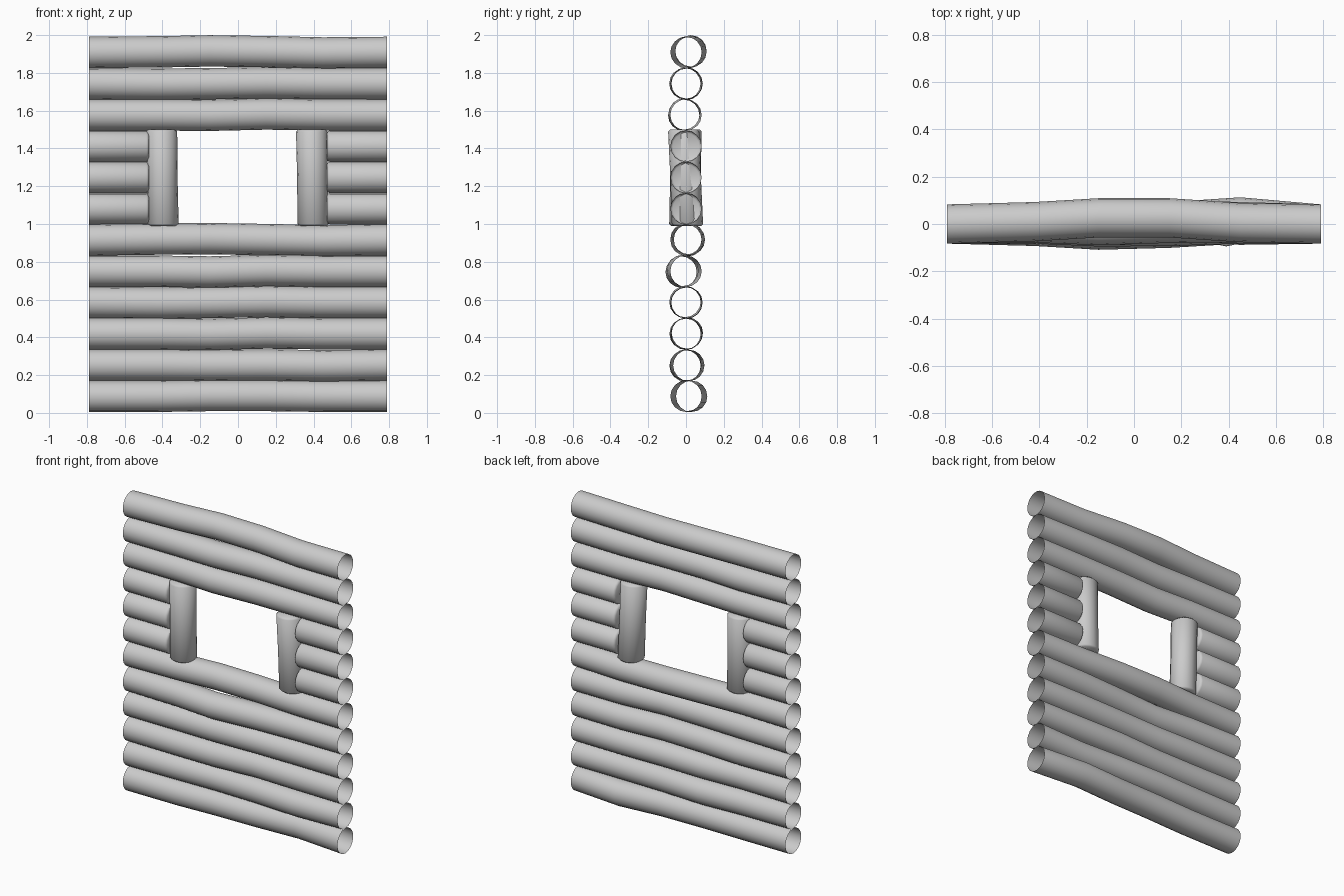
import bpy, bmesh, math
from mathutils import Vector

cube = bpy.data.objects.get("Cube")
if cube:
    bpy.data.objects.remove(cube)

wood = bpy.data.materials.new("grey_wood")
wood.use_nodes = True
GREY = (0.6, 0.6, 0.6, 1)
wood.diffuse_color = GREY
wood.node_tree.nodes["Principled BSDF"].inputs["Base Color"].default_value = GREY

SIDES = 16
PITCH = 0.1655
RADIUS = 0.083
END = 0.79


def tube(name, rings, axis, cap_start=False, cap_end=False):
    """Skin circles given as (centre, radius), lying across an axis."""
    bm = bmesh.new()
    u = Vector((0, 1, 0))
    v = axis.cross(u)
    loops = []
    for centre, r in rings:
        loops.append([bm.verts.new(Vector(centre) + r * (u * math.cos(a) + v * math.sin(a)))
                      for a in (math.tau * i / SIDES for i in range(SIDES))])
    for a, b in zip(loops, loops[1:]):
        for i in range(SIDES):
            j = (i + 1) % SIDES
            bm.faces.new((a[i], a[j], b[j], b[i]))
    if cap_start:
        bm.faces.new(loops[0][::-1])
    if cap_end:
        bm.faces.new(loops[-1])
    mesh = bpy.data.meshes.new(name)
    bm.to_mesh(mesh)
    bm.free()
    mesh.materials.append(wood)
    obj = bpy.data.objects.new(name, mesh)
    bpy.context.collection.objects.link(obj)
    bpy.ops.object.select_all(action='DESELECT')
    obj.select_set(True)
    bpy.context.view_layer.objects.active = obj
    bpy.ops.object.shade_smooth_by_angle(angle=math.radians(50))
    return obj


# Full-width logs: row -> sideways and vertical drift at the inner stations
STATIONS = (-0.42, -0.15, 0.15, 0.45)
DRIFT = {
    0: ((0, 0.005, 0.01, 0.03), (0, 0.004, 0.004, 0)),
    1: ((0.005, 0.015, 0.005, -0.005), (0, -0.002, 0, -0.004)),
    2: ((-0.005, 0, 0.007, 0.005), (0, -0.003, 0.004, 0)),
    3: ((0.004, -0.005, -0.005, 0.005), (-0.003, 0, 0.005, 0)),
    4: ((-0.01, -0.026, -0.018, 0), (0, -0.004, 0.004, 0)),
    5: ((0, 0.015, 0.018, 0.01), (0.005, 0.007, 0.002, -0.004)),
    9: ((0, -0.012, -0.01, 0), (0, -0.002, 0.005, 0)),
    10: ((0.004, -0.006, 0.003, 0.006), (-0.003, 0, 0.004, 0)),
    11: ((0.01, 0.026, 0.026, 0.006), (0.003, 0.008, 0.004, -0.003)),
}
for row, (dy, dz) in DRIFT.items():
    z = 0.088 + row * PITCH
    path = [(-END, 0, z)]
    path += [(x, y, z + h) for x, y, h in zip(STATIONS, dy, dz)]
    path += [(END, 0, z)]
    tube(f"long_log_{row + 1}", [(p, RADIUS) for p in path], Vector((1, 0, 0)))

# Short logs either side of the window, with rounded inner ends
for row in (6, 7, 8):
    z = 0.088 + row * PITCH
    for side, label in ((1, "left"), (-1, "right")):
        rings = [((side * x, 0, z), r) for x, r in
                 ((END, RADIUS), (0.485, RADIUS), (0.476, 0.079), (0.47, 0.07))]
        tube(f"short_log_{label}_{row - 5}", rings, Vector((-side, 0, 0)), cap_end=True)

# Window posts, leaning slightly, with rounded ends
for label, top, bottom in (("left", (0.39, -0.012), (0.398, 0.008)),
                           ("right", (-0.405, 0), (-0.397, -0.006))):
    low, high = Vector((*bottom, 0.99)), Vector((*top, 1.5))
    rings = [(low.lerp(high, t), r) for t, r in
             ((0, 0.072), (0.02, 0.083), (0.5, 0.081), (0.98, 0.083), (1, 0.072))]
    tube(f"window_post_{label}", rings, Vector((0, 0, 1)), True, True)
